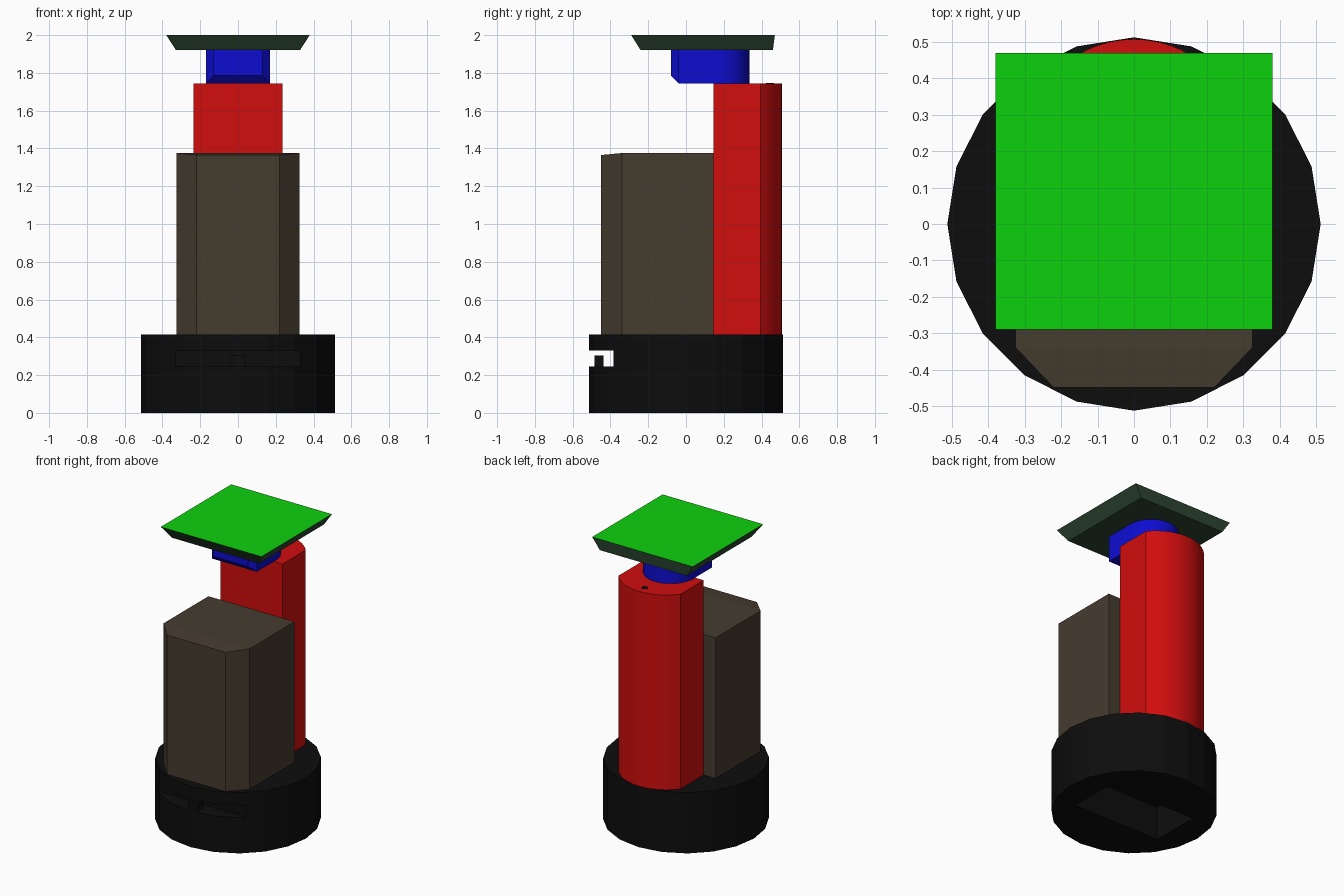
import bpy, bmesh, math
from mathutils import Vector

if "Cube" in bpy.data.objects:
    bpy.data.objects.remove(bpy.data.objects["Cube"])


def material(name, rgb):
    m = bpy.data.materials.new(name)
    m.diffuse_color = (*rgb, 1)
    m.use_nodes = True
    m.node_tree.nodes["Principled BSDF"].inputs["Base Color"].default_value = m.diffuse_color
    return m


BLACK = material("black", (0.004, 0.004, 0.004))
BROWN = material("brown", (0.06, 0.045, 0.028))
RED = material("red", (0.64, 0.004, 0.004))
BLUE = material("blue", (0.004, 0.004, 0.64))
DARK_GREEN = material("dark_green", (0.025, 0.06, 0.03))
GREEN = material("green", (0.004, 0.64, 0.004))


def loft(name, lower, upper, z0, z1, mat, cut=None):
    """Closed solid between two matching outlines, optionally trimmed by a plane."""
    bm = bmesh.new()
    a = [bm.verts.new((x, y, z0)) for x, y in lower]
    b = [bm.verts.new((x, y, z1)) for x, y in upper]
    bm.faces.new(a[::-1])
    bm.faces.new(b)
    n = len(a)
    for i in range(n):
        j = (i + 1) % n
        bm.faces.new((a[i], a[j], b[j], b[i]))
    if cut:
        geom = bm.verts[:] + bm.edges[:] + bm.faces[:]
        res = bmesh.ops.bisect_plane(bm, geom=geom, plane_co=cut[0], plane_no=Vector(cut[1]).normalized(),
                                     clear_outer=True)
        edges = [e for e in res["geom_cut"] if isinstance(e, bmesh.types.BMEdge)]
        bmesh.ops.holes_fill(bm, edges=edges)
    bmesh.ops.recalc_face_normals(bm, faces=bm.faces)
    me = bpy.data.meshes.new(name)
    bm.to_mesh(me)
    bm.free()
    ob = bpy.data.objects.new(name, me)
    bpy.context.collection.objects.link(ob)
    me.materials.append(mat)
    return ob


def prism(name, outline, z0, z1, mat, cut=None):
    return loft(name, outline, outline, z0, z1, mat, cut)


def rect(x, y0, y1):
    return [(-x, y0), (x, y0), (x, y1), (-x, y1)]


def arc(cx, cy, r, a0, a1, n):
    return [(cx + r * math.cos(math.radians(a0 + (a1 - a0) * i / n)),
             cy + r * math.sin(math.radians(a0 + (a1 - a0) * i / n))) for i in range(n + 1)]


def select(ob):
    bpy.ops.object.select_all(action='DESELECT')
    ob.select_set(True)
    bpy.context.view_layer.objects.active = ob


def carve(ob, cutter):
    cutter.hide_render = True
    mod = ob.modifiers.new("carve", 'BOOLEAN')
    mod.operation, mod.solver, mod.object = 'DIFFERENCE', 'EXACT', cutter
    select(ob)
    bpy.ops.object.modifier_apply(modifier=mod.name)
    bpy.data.objects.remove(cutter)


# Round wheeled base with a front scanner slot and an underside recess
base = prism("base", arc(0, 0, 0.513, 0, 342, 19), 0, 0.415, BLACK)
carve(base, prism("slot_cutter", rect(0.6, -0.6, -0.385), 0.245, 0.33, BLACK))
carve(base, prism("recess_cutter", rect(0.33, -0.17, 0.17), -0.1, 0.23, BLACK))

# Scanner inside the slot
prism("scanner", rect(0.04, -0.484, -0.437), 0.245, 0.305, BLACK)

# Body cabinet with chamfered front corners and a slightly sloped front lid
prism("cabinet", [(-0.22, -0.45), (0.22, -0.45), (0.325, -0.34), (0.325, 0.145),
                  (-0.325, 0.145), (-0.325, -0.34)], 0.415, 1.375, BROWN,
      cut=((0, -0.345, 1.375), (0, -0.01, 0.105)))

# Rear column, flat in front and rounded behind
half = math.degrees(math.asin(0.235 / 0.3))
column = prism("column", [(-0.235, 0.145), (0.235, 0.145)]
               + arc(0, 0.208, 0.3, 90 - half, 90 + half, 16), 0.415, 1.745, RED)

# Small dark button on top of the column
prism("column_button", arc(0, 0.445, 0.021, 0, 337.5, 15), 1.74, 1.747, BLACK)

# Neck: chamfered front, round back, chamfered lower front edge
neck = prism("neck", [(-0.13, -0.08), (0.13, -0.08), (0.17, -0.04)]
             + arc(0, 0.165, 0.17, 0, 180, 20) + [(-0.17, -0.04)], 1.745, 1.92, BLUE,
             cut=((0, -0.08, 1.785), (0, -1, -1)))

for ob in (column, neck):
    select(ob)
    bpy.ops.object.shade_smooth_by_angle(angle=math.radians(25))

# Tray head: dark flared underside with a bright screen on top
tray = loft("tray", rect(0.328, -0.24, 0.46), rect(0.38, -0.29, 0.47), 1.92, 2.0, DARK_GREEN)
tray.data.materials.append(GREEN)
for face in tray.data.polygons:
    if face.normal.z > 0.9:
        face.material_index = 1
